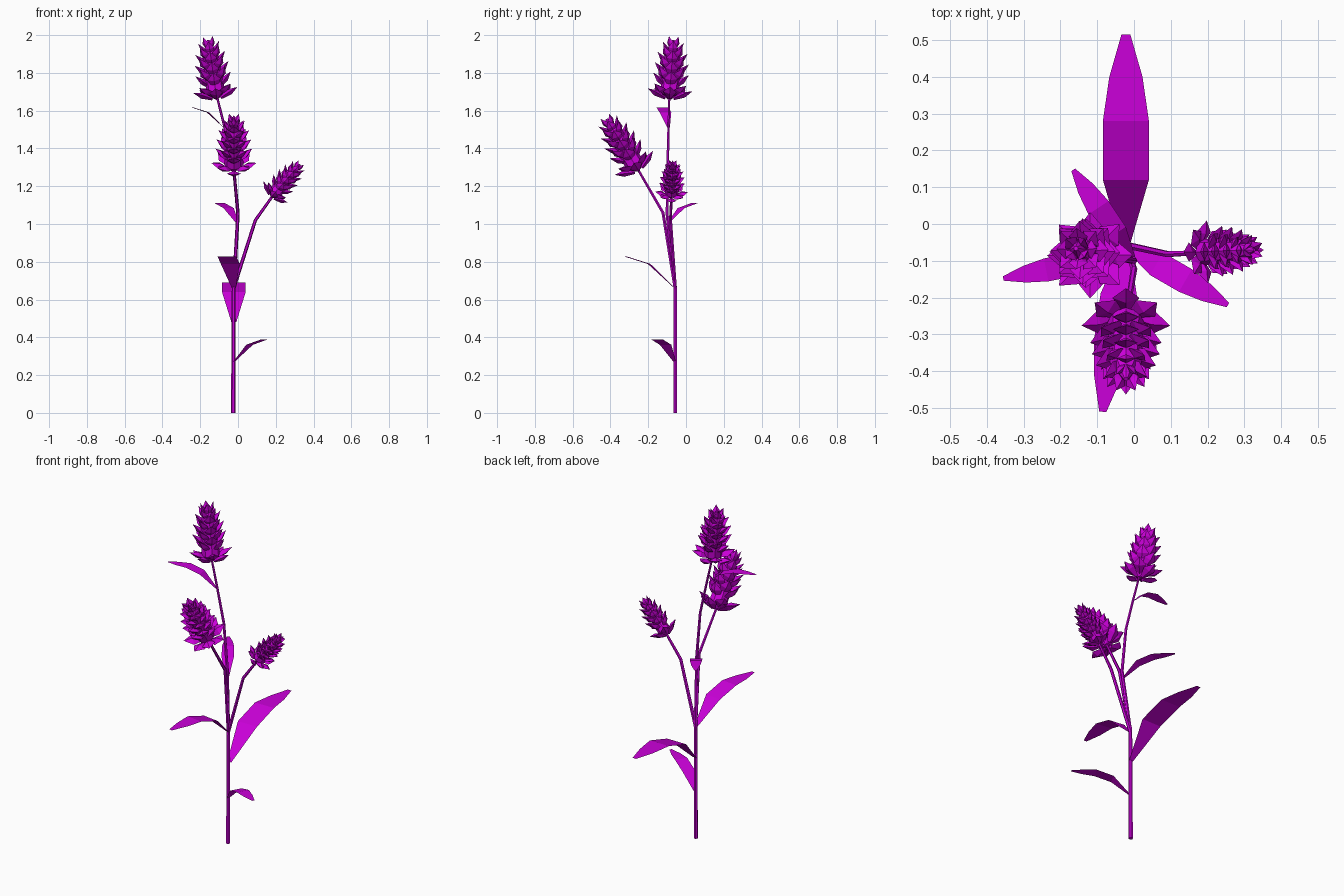
import bpy, math
from mathutils import Vector

if "Cube" in bpy.data.objects:
    bpy.data.objects.remove(bpy.data.objects["Cube"])

mat = bpy.data.materials.new("magenta")
mat.diffuse_color = (0.6, 0.0, 0.7, 1)
mat.use_nodes = True
mat.node_tree.nodes["Principled BSDF"].inputs["Base Color"].default_value = mat.diffuse_color


def add_mesh(name, verts, faces):
    me = bpy.data.meshes.new(name)
    me.from_pydata(verts, [], faces)
    me.materials.append(mat)
    ob = bpy.data.objects.new(name, me)
    bpy.context.collection.objects.link(ob)
    return ob


def tube(name, pts, radii, sides=6):
    """Low-poly tube through a few points with capped ends."""
    pts = [Vector(p) for p in pts]
    verts, faces = [], []
    for i, p in enumerate(pts):
        d = (pts[min(i + 1, len(pts) - 1)] - pts[max(i - 1, 0)]).normalized()
        a = d.cross(Vector((0, 1, 0))).normalized()
        b = d.cross(a)
        for k in range(sides):
            t = 2 * math.pi * k / sides
            verts.append(p + (a * math.cos(t) + b * math.sin(t)) * radii[i])
    for i in range(len(pts) - 1):
        for k in range(sides):
            n = (k + 1) % sides
            faces.append((i * sides + k, i * sides + n,
                          (i + 1) * sides + n, (i + 1) * sides + k))
    faces.append(tuple(reversed(range(sides))))
    faces.append(tuple(range(len(verts) - sides, len(verts))))
    return add_mesh(name, verts, faces)


# leaf profile: distance out, height, half width
LEAF = [(0, 0, .013), (.17, .16, .0625), (.33, .21, .0625),
        (.45, .21, .045), (.565, .21, .012)]


def leaf(name, origin, tip):
    """Blade that rises from the stem, then runs level to the given tip."""
    o = Vector(origin)
    d = Vector((tip[0] - o.x, tip[1] - o.y, 0))
    s = d.length / LEAF[-1][0]
    d.normalize()
    side = Vector((-d.y, d.x, 0))
    verts = []
    for out, up, w in LEAF:
        c = o + (d * out + Vector((0, 0, up))) * s
        verts += [c - side * w * s, c + side * w * s]
    faces = [(2 * i, 2 * i + 2, 2 * i + 3, 2 * i + 1) for i in range(len(LEAF) - 1)]
    add_mesh(name, verts, faces)


def flower(name, base, tip, ref, rows=10):
    """Cone-shaped head of pointed bracts in staggered whorls of four."""
    base, tip = Vector(base), Vector(tip)
    s = (tip - base).length / .33
    axis = (tip - base).normalized()
    e1 = (Vector(ref) - axis * axis.dot(Vector(ref))).normalized()
    e2 = axis.cross(e1)
    verts, faces = [], []
    for r in range(rows):
        f = r / (rows - 1)
        low = r < 2
        reach = (.118 if low else .098 - .012 * f - .05 * f ** 4)
        rise = .045 if low else .075
        u0 = .255 * f - (.012 if r == 1 else 0)
        root = .022 - .012 * f
        size = 1 - .4 * f ** 3
        for k in range(4):
            t = math.pi / 2 * (k + .5 * (r % 2))
            out = e1 * math.cos(t) + e2 * math.sin(t)
            side = axis.cross(out)
            p0 = out * root + axis * u0
            p1 = out * reach + axis * (u0 + rise)
            n = side.cross(p1 - p0).normalized()
            if n.dot(out) < 0:
                n = -n
            b = len(verts)
            # diamond sections near the root and at the widest point, then the tip
            for frac, w, h in ((0, .012, .008), (.55, .036, .016)):
                c = p0.lerp(p1, frac)
                w, h = w * size, h * size
                verts += [base + (c + v) * s for v in (side * w, n * h, -side * w, -n * h)]
            verts.append(base + p1 * s)
            faces.append((b + 3, b + 2, b + 1, b))
            for j in range(4):
                m = (j + 1) % 4
                faces.append((b + j, b + m, b + 4 + m, b + 4 + j))
                faces.append((b + 4 + j, b + 4 + m, b + 8))
    add_mesh(name, verts, faces)
    # solid core that the bracts sit on
    tube(name + "_core", [base, base.lerp(tip, .1), base.lerp(tip, .7), base.lerp(tip, .95)],
         [.015 * s, .05 * s, .042 * s, .006 * s], 8)


# stem and three branches
fork = (-.023, -.057, .66)
tube("stem", [(-.025, -.057, 0), fork, (-.022, -.058, .7)], [.012, .01, .008])
tube("top_branch", [fork, (0, -.1, 1.05), (-.025, -.097, 1.32), (-.075, -.092, 1.53),
                    (-.113, -.088, 1.68)], [.01, .009, .008, .007, .006])
tube("front_branch", [fork, (0, -.122, 1.06), (-.022, -.255, 1.29)], [.01, .009, .007])
tube("side_branch", [fork, (.092, -.082, 1.02), (.188, -.077, 1.155)], [.01, .009, .007])

# flower heads
flower("top_flower", (-.113, -.088, 1.665), (-.16, -.065, 1.99), (1, 0, 0))
flower("front_flower", (-.022, -.252, 1.285), (-.022, -.43, 1.57), (1, 0, 0))
flower("side_flower", (.178, -.077, 1.145), (.335, -.07, 1.325), (0, 1, 0))

# leaves up the stem
leaf("back_leaf", (-.022, -.05, .48), (-.022, .515))
leaf("front_leaf", (-.022, -.06, .66), (-.085, -.51))
leaf("low_leaf", (-.022, -.06, .27), (.255, -.22))
leaf("middle_leaf", (0, -.1, 1.0), (-.165, .147))
leaf("upper_leaf", (-.075, -.092, 1.51), (-.355, -.148))
